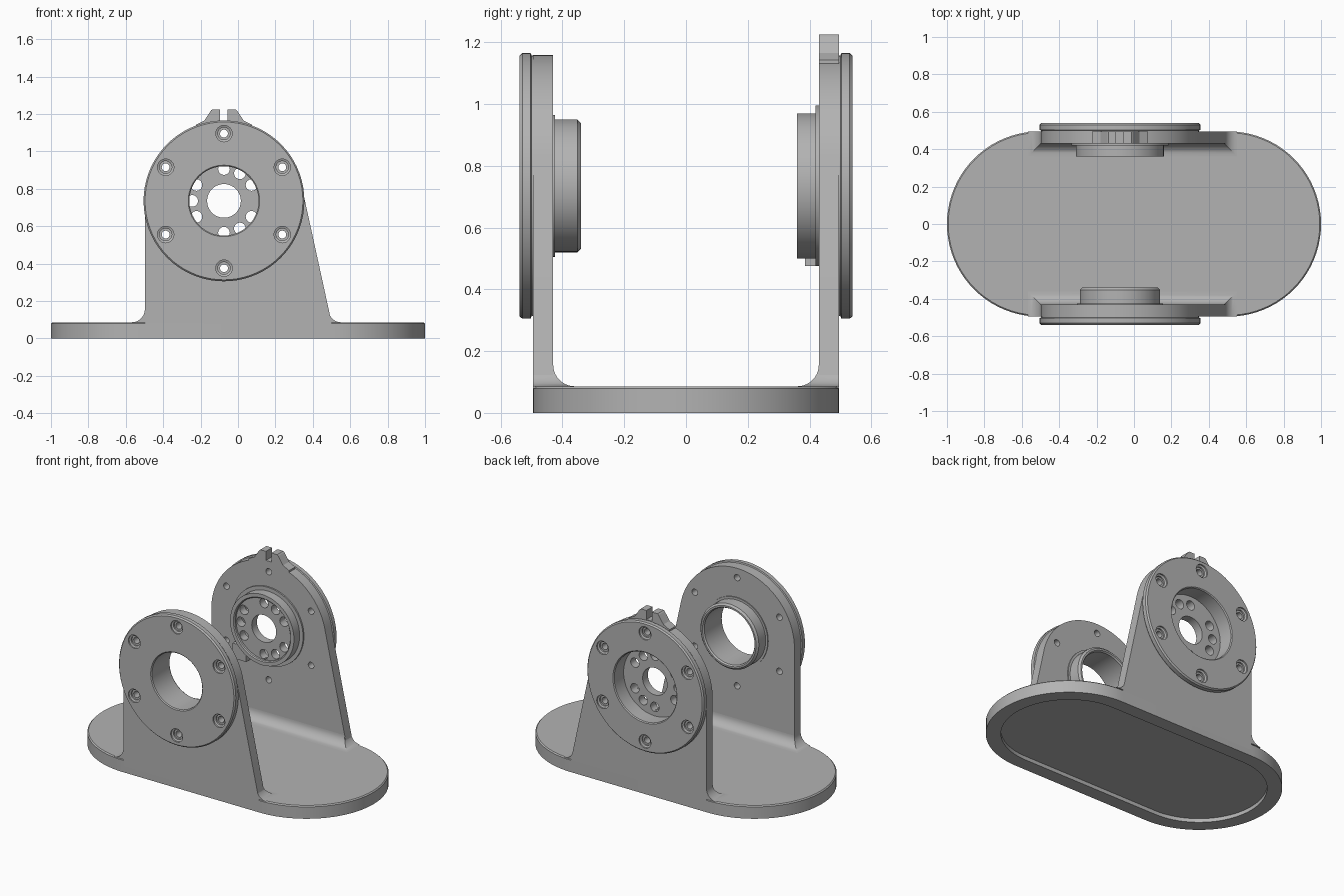
import bpy, bmesh, math

cube = bpy.data.objects.get("Cube")
if cube:
    bpy.data.objects.remove(cube, do_unlink=True)

CX, CZ = -0.075, 0.735        # axis of the bearing bores
IN, OUT = 0.43, 0.495         # inner and outer faces of the uprights
TOP = 0.086                   # top of the base
PLATE_R, BOLT_R = 0.423, 0.36

grey = bpy.data.materials.new("machined grey")
grey.use_nodes = True
COLOR = (0.45, 0.45, 0.45, 1)
grey.diffuse_color = COLOR
grey.node_tree.nodes["Principled BSDF"].inputs["Base Color"].default_value = COLOR


def finish(name, bm):
    bmesh.ops.recalc_face_normals(bm, faces=bm.faces)
    mesh = bpy.data.meshes.new(name)
    bm.to_mesh(mesh)
    bm.free()
    mesh.materials.append(grey)
    ob = bpy.data.objects.new(name, mesh)
    bpy.context.collection.objects.link(ob)
    return ob


def activate(ob):
    bpy.ops.object.select_all(action='DESELECT')
    ob.select_set(True)
    bpy.context.view_layer.objects.active = ob


def smooth(ob):
    activate(ob)
    bpy.ops.object.shade_smooth_by_angle(angle=math.radians(30))


def cut(ob, cutters):
    """Subtract the cutters from the part, then discard them."""
    activate(ob)
    for c in cutters:
        c.hide_render = True
        mod = ob.modifiers.new("cut", 'BOOLEAN')
        mod.operation, mod.solver, mod.object = 'DIFFERENCE', 'EXACT', c
        bpy.ops.object.modifier_apply(modifier=mod.name)
        bpy.data.objects.remove(c, do_unlink=True)


def lathe(name, profile, side, x=CX, z=CZ, steps=72):
    """Turn (radius, depth) points about a y axis; a profile off the axis is a ring."""
    bm = bmesh.new()
    vs = [bm.verts.new((x + r, side * y, z)) for r, y in profile]
    es = [bm.edges.new(p) for p in zip(vs, vs[1:])]
    if all(r > 0 for r, _ in profile):
        es.append(bm.edges.new((vs[-1], vs[0])))
    bmesh.ops.spin(bm, geom=vs + es, cent=(x, 0, z), axis=(0, 1, 0),
                   angle=math.tau, steps=steps)
    bmesh.ops.remove_doubles(bm, verts=bm.verts, dist=1e-5)
    return finish(name, bm)


def slab(name, outline, y0, y1):
    """Extrude an (x, z) outline between two depths."""
    bm = bmesh.new()
    face = bm.faces.new([bm.verts.new((x, y0, z)) for x, z in outline])
    new = bmesh.ops.extrude_face_region(bm, geom=[face])["geom"]
    bmesh.ops.translate(bm, vec=(0, y1 - y0, 0),
                        verts=[v for v in new if isinstance(v, bmesh.types.BMVert)])
    return finish(name, bm)


def around(radius, degrees):
    a = math.radians(degrees)
    return CX + radius * math.cos(a), CZ + radius * math.sin(a)


def drill(radius, side, x=CX, z=CZ, steps=24):
    return lathe("drill", [(0, 0.3), (radius, 0.3), (radius, 0.6), (0, 0.6)], side, x, z, steps)


def bolt_cutters(side):
    """Six through holes, each with a countersink on the outer face."""
    shape = [(0, 0.3), (0.021, 0.3), (0.021, 0.515), (0.033, 0.515),
             (0.033, 0.525), (0.044, 0.53), (0.044, 0.6), (0, 0.6)]
    return [lathe("bolt_cutter", shape, side, *around(BOLT_R, 90 + 60 * k), 24)
            for k in range(6)]


# Base: rounded-end plate with a shallow recess underneath
bm = bmesh.new()
HALF = 1 - OUT
ring = []
for end in (0, 1):
    for i in range(41):
        a = -math.pi / 2 + math.pi * (i / 40 + end)
        ring.append(((HALF if end == 0 else -HALF) + OUT * math.cos(a), OUT * math.sin(a)))
floor = bm.faces.new([bm.verts.new((x, y, 0)) for x, y in ring])
new = bmesh.ops.extrude_face_region(bm, geom=[floor], use_keep_orig=True)["geom"]
top_verts = [g for g in new if isinstance(g, bmesh.types.BMVert)]
bmesh.ops.translate(bm, vec=(0, 0, TOP), verts=top_verts)
bmesh.ops.recalc_face_normals(bm, faces=bm.faces)
bmesh.ops.inset_region(bm, faces=[floor], thickness=0.09)
wall = bmesh.ops.extrude_face_region(bm, geom=[floor])["geom"]
bmesh.ops.translate(bm, vec=(0, 0, 0.025),
                    verts=[g for g in wall if isinstance(g, bmesh.types.BMVert)])
if floor.is_valid:
    bmesh.ops.delete(bm, geom=[floor], context='FACES_ONLY')
rim = [e for e in bm.edges if all(v.co.z > TOP - 0.001 for v in e.verts)]
bmesh.ops.bevel(bm, geom=rim, offset=0.007, segments=1, affect='EDGES')
smooth(finish("base", bm))

# Uprights: round head, one vertical edge and one edge tangent to the head
for side, label in ((-1, "front"), (1, "back")):
    outline = [(CX - PLATE_R, 0.04)]
    outline += [around(PLATE_R, 180 - 168 * i / 56) for i in range(57)]
    outline.append((0.51, 0.04))
    plate = slab(label + "_upright", outline, side * IN, side * OUT)
    cut(plate, [drill(0.185 if side < 0 else 0.23, side, steps=72)] + bolt_cutters(side))
    smooth(plate)

    # Concave fillet where the upright meets the base
    bm = bmesh.new()
    R, layers = 0.07, []
    for i in range(11):
        a = math.pi / 2 * i / 10
        grow, z = R * (1 - math.sin(a)), TOP + R * (1 - math.cos(a))
        x0, x1 = CX - PLATE_R - grow, 0.484 + 0.95 * grow
        layers.append([bm.verts.new((x, side * y, z)) for x, y in
                       ((x0, OUT), (x0, IN - grow), (x1, IN - grow), (x1, OUT))])
    for low, high in zip(layers, layers[1:]):
        for k in range(4):
            j = (k + 1) % 4
            bm.faces.new((low[k], low[j], high[j], high[k]))
    bm.faces.new(layers[0])
    bm.faces.new(layers[-1])
    smooth(finish(label + "_fillet", bm))

    # Bolted outer flange with chamfered rims
    bore = 0.185 if side < 0 else 0.23
    flange = lathe(label + "_flange", [
        (bore, OUT), (0.422, OUT), (0.422, 0.5), (0.43, 0.503), (0.43, 0.53),
        (0.422, 0.539), (bore + 0.006, 0.539), (bore, 0.533)], side)
    cut(flange, bolt_cutters(side))
    smooth(flange)

# Front hub: open collar on the inner face
smooth(lathe("front_collar", [
    (0.185, OUT), (0.185, 0.35), (0.192, 0.34), (0.203, 0.34), (0.215, 0.352),
    (0.215, 0.424), (0.23, 0.424), (0.23, 0.44), (0.2, 0.44), (0.2, OUT)], -1))

# Back hub: rimmed boss with a drilled web
hub = lathe("back_hub", [
    (0.09, 0.38), (0.205, 0.38), (0.205, 0.366), (0.211, 0.36), (0.235, 0.36),
    (0.235, 0.42), (0.26, 0.42), (0.26, 0.435), (0.09, 0.435)], 1)
cut(hub, [drill(0.031, 1, *around(0.17, group + step))
          for group in (60, 180, 300) for step in (-30, 0, 30)])
smooth(hub)

# Stop block beside the back hub
x, z = CX - 0.235, CZ - 0.26
slab("stop_block", [(x, z), (x + 0.1, z), (x + 0.1, z + 0.1), (x, z + 0.1)], 0.385, IN + 0.005)

# Slotted lug on top of the back upright
half = [(0.02, 1.165), (0.02, 1.225), (0.062, 1.225), (0.07, 1.218),
        (0.105, 1.165), (0.15, 1.142), (0.15, 1.12)]
slab("slotted_lug", [(CX + x, z) for x, z in half] +
     [(CX - x, z) for x, z in reversed(half)], IN, OUT)
